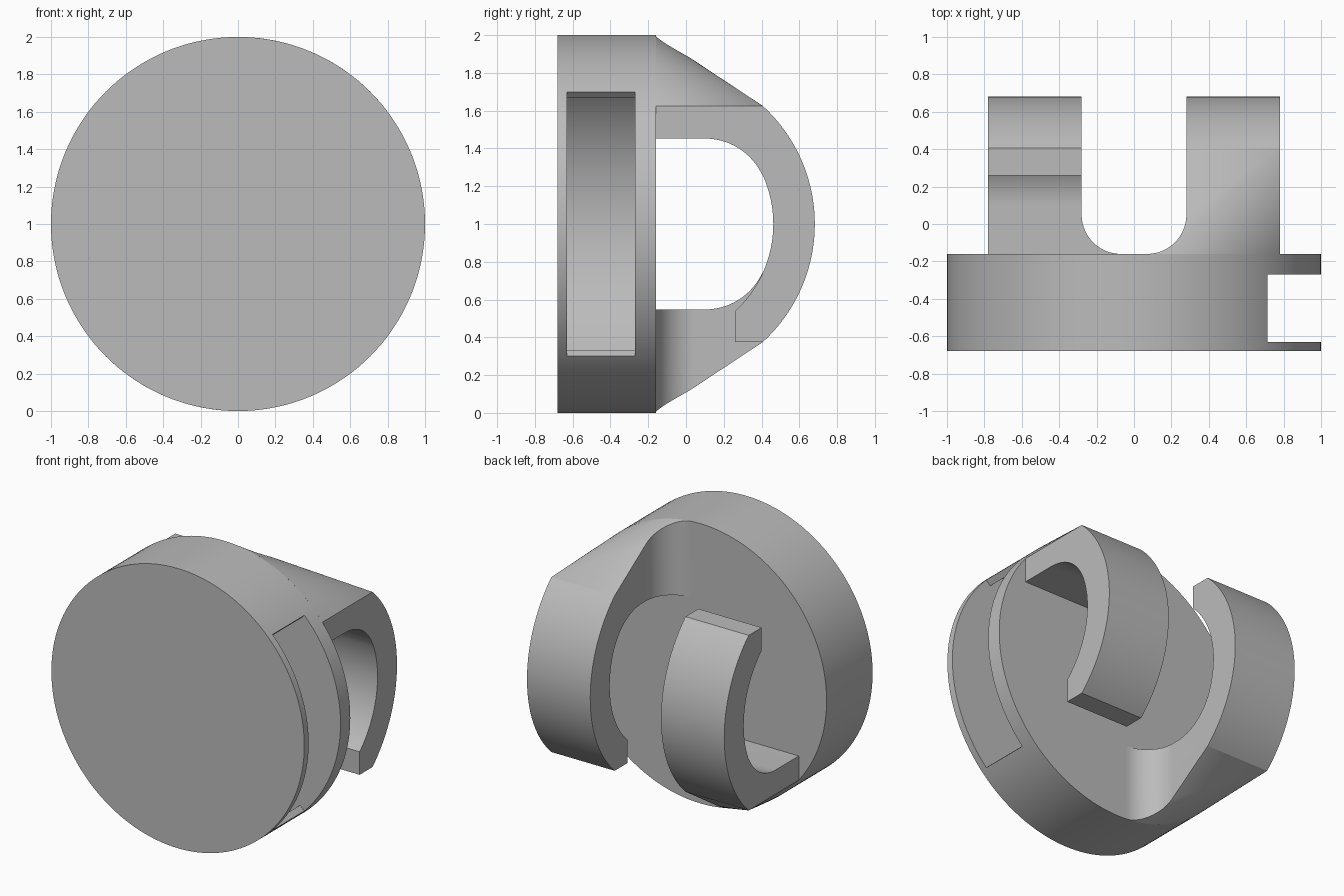
import bpy, bmesh, math
from mathutils import Vector

if "Cube" in bpy.data.objects:
    bpy.data.objects.remove(bpy.data.objects["Cube"], do_unlink=True)

grey = bpy.data.materials.new("plain grey")
grey.use_nodes = True
grey.diffuse_color = (0.5, 0.5, 0.5, 1)
grey.node_tree.nodes["Principled BSDF"].inputs["Base Color"].default_value = (0.5, 0.5, 0.5, 1)

FRONT, BACK = -0.68, -0.16      # drum faces
OUT, IN = 0.78, 0.28            # hook sides
EDGE = math.sqrt(1 - OUT ** 2)  # hook height where its side meets the rim
R_OUT, R_IN = 0.847, 0.627      # hook arcs, centred on the drum back
CY = -0.165


def arc(cx, cy, r, a, b, n):
    """Points on an arc, angles in degrees."""
    angles = [math.radians(a + (b - a) * i / n) for i in range(n + 1)]
    return [(cx + r * math.cos(t), cy + r * math.sin(t)) for t in angles]


def make(name, bm):
    bmesh.ops.recalc_face_normals(bm, faces=bm.faces)
    mesh = bpy.data.meshes.new(name)
    bm.to_mesh(mesh)
    bm.free()
    mesh.materials.append(grey)
    obj = bpy.data.objects.new(name, mesh)
    bpy.context.collection.objects.link(obj)
    return obj


def prism(name, pts, lo, hi, place):
    """Extrude a 2D outline from lo to hi; place maps (u, v, depth) to xyz."""
    bm = bmesh.new()
    face = bm.faces.new([bm.verts.new(place(u, v, lo)) for u, v in pts])
    grown = bmesh.ops.extrude_face_region(bm, geom=[face])["geom"]
    shift = Vector(place(0, 0, hi)) - Vector(place(0, 0, lo))
    bmesh.ops.translate(bm, vec=shift, verts=[g for g in grown if isinstance(g, bmesh.types.BMVert)])
    return make(name, bm)


def activate(obj):
    bpy.ops.object.select_all(action='DESELECT')
    obj.select_set(True)
    bpy.context.view_layer.objects.active = obj


def cut(obj, cutter):
    mod = obj.modifiers.new("cut", 'BOOLEAN')
    mod.operation, mod.solver, mod.object = 'DIFFERENCE', 'EXACT', cutter
    activate(obj)
    bpy.ops.object.modifier_apply(modifier=mod.name)


def smooth(obj):
    activate(obj)
    bpy.ops.object.shade_smooth_by_angle(angle=math.radians(25))


def along_x(u, v, d): return (d, u, 1 + v)
def along_y(u, v, d): return (u, d, 1 + v)
def along_z(u, v, d): return (u, v, d)


# Hollow drum with a window in its left rim
drum = prism("drum", arc(0, 0, 1, 0, 360, 144)[:-1], FRONT, BACK, along_y)
WINDOW = 44.4
wedge = [(2 * math.cos(math.radians(WINDOW)), s * 2 * math.sin(math.radians(WINDOW))) for s in (-1, 1)]
cavity = prism("cavity_cutter", arc(0, 0, 0.953, WINDOW, 360 - WINDOW, 110) + wedge,
               -0.63, -0.27, along_y)
cut(drum, cavity)
smooth(drum)

# Hook outline: straight root, outer arc, tip, inner arc, rounded inner corner
tip = math.degrees(math.asin(EDGE / R_OUT))
inner_tip = math.degrees(math.acos((0.26 - CY) / R_IN))
outline = [(BACK, EDGE)] + arc(CY, 0, R_OUT, tip, -tip, 40) + [(0.26, -EDGE)]
outline += arc(CY, 0, R_IN, -inner_tip, 23.7, 30)
outline += arc(0.1, 0.1175, 0.335, 23.7, 90, 20)[1:] + [(BACK, 0.4525)]
hook = prism("left_hook", outline, 0, OUT, along_x)

# Gusset sloping from the rim of the drum down to the hook
bm = bmesh.new()
rim = arc(0, 0, 1, math.degrees(math.acos(OUT)), 90, 32)
y_end = CY + math.sqrt(R_OUT ** 2 - EDGE ** 2)
for x, z in rim + [(0, EDGE)]:
    bm.verts.new((x, BACK, 1 + z))
for x in (0, OUT):
    bm.verts.new((x, y_end, 1 + EDGE))
bmesh.ops.convex_hull(bm, input=bm.verts)
gusset = make("left_gusset", bm)

# Rounded gap between the hooks
r = 0.21
gap = [(-0.3, -0.4), (IN - r, -0.4)] + arc(IN - r, BACK + r, r, -90, 0, 20) + [(IN, 1), (-0.3, 1)]
gap_cutter = prism("gap_cutter", gap, -0.5, 2.5, along_z)

# Right hook and gusset are the left ones turned half round
for part in (hook, gusset):
    cut(part, gap_cutter)
    smooth(part)
    twin = part.copy()
    twin.name = part.name.replace("left", "right")
    twin.rotation_euler.y = math.pi
    twin.location.z = 2
    bpy.context.collection.objects.link(twin)

for helper in (cavity, gap_cutter):
    bpy.data.objects.remove(helper, do_unlink=True)
